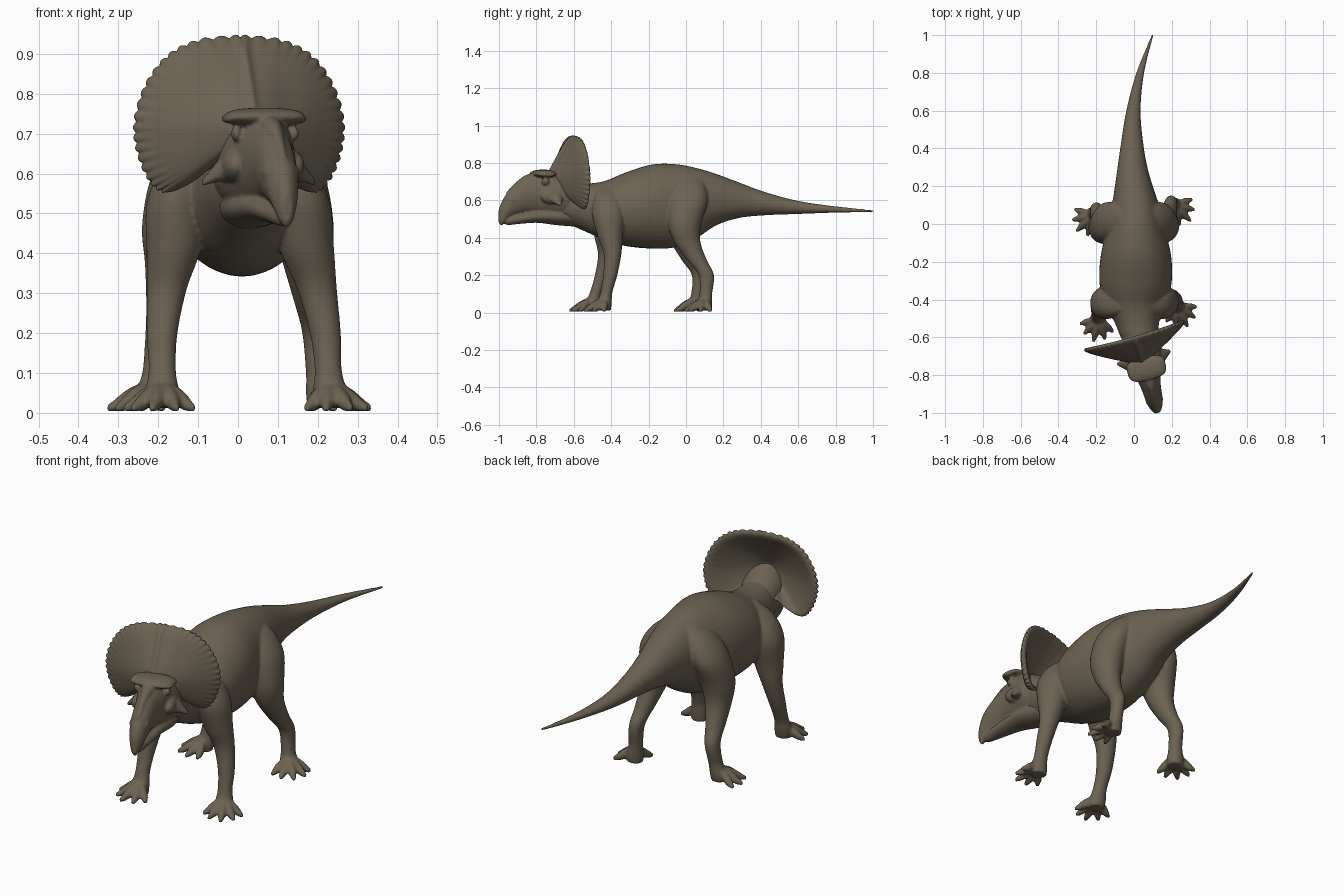
import bpy, bmesh
from math import sin, cos, pi, radians, exp
from mathutils import Vector, Matrix

if "Cube" in bpy.data.objects:
    bpy.data.objects.remove(bpy.data.objects["Cube"])

hide = bpy.data.materials.new("brown_hide")
hide.use_nodes = True
hide.diffuse_color = (0.15, 0.122, 0.084, 1)
hide.node_tree.nodes["Principled BSDF"].inputs["Base Color"].default_value = hide.diffuse_color

X, Y, Z = Vector((1, 0, 0)), Vector((0, 1, 0)), Vector((0, 0, 1))


def spline(points, steps):
    """Smooth curve through tuples of any length."""
    out = []
    last = len(points) - 1
    for i in range(last):
        a, b, c, d = (points[max(0, min(last, i + k))] for k in (-1, 0, 1, 2))
        for s in range(steps):
            t = s / steps
            out.append([q + 0.5 * t * (r - p + t * (2*p - 5*q + 4*r - w + t * (3*(q - r) + w - p)))
                        for p, q, r, w in zip(a, b, c, d)])
    out.append(list(points[-1]))
    return out


def bridge(bm, rings):
    """Skin a list of vertex rings and cap both ends."""
    n = len(rings[0])
    for a, b in zip(rings, rings[1:]):
        for i in range(n):
            j = (i + 1) % n
            bm.faces.new((a[i], a[j], b[j], b[i]))
    bm.faces.new(rings[0])
    bm.faces.new(rings[-1])


def loft(bm, stations, u, v, steps=5, n=24):
    """Elliptical tube; station = x, y, z, radius along u, radius along v."""
    rings = []
    for x, y, z, ru, rv in spline(stations, steps):
        c = Vector((x, y, z))
        rings.append([bm.verts.new(c + u * max(ru, .003) * cos(2*pi*i/n) + v * max(rv, .003) * sin(2*pi*i/n))
                      for i in range(n)])
    bridge(bm, rings)


def ellipsoid(bm, centre, size, turn=0):
    m = Matrix.Translation(centre) @ Matrix.Rotation(turn, 4, 'Z') @ Matrix.Diagonal((*size, 1))
    bmesh.ops.create_uvsphere(bm, u_segments=20, v_segments=12, radius=1, matrix=m)


def finish(name, bm, voxel=0, relax=0):
    bmesh.ops.recalc_face_normals(bm, faces=bm.faces)
    for f in bm.faces:
        f.smooth = True
    me = bpy.data.meshes.new(name)
    bm.to_mesh(me)
    bm.free()
    me.materials.append(hide)
    ob = bpy.data.objects.new(name, me)
    bpy.context.collection.objects.link(ob)
    if voxel:
        r = ob.modifiers.new("fuse", 'REMESH')
        r.mode, r.voxel_size, r.use_smooth_shade = 'VOXEL', voxel, True
        s = ob.modifiers.new("relax", 'SMOOTH')
        s.factor, s.iterations = 0.5, relax
    return ob


# Torso, neck and tail: x centre, y, top, bottom, half width
trunk = [(.05, -.69, .68, .5, .075), (.03, -.6, .69, .46, .1), (.015, -.52, .69, .425, .118),
         (.005, -.43, .705, .385, .155), (.008, -.32, .75, .355, .19), (.01, -.18, .792, .342, .188),
         (.01, -.05, .793, .35, .16), (.01, .06, .772, .4, .135), (.003, .16, .742, .465, .11),
         (-.007, .28, .697, .505, .083), (-.01, .42, .645, .52, .06), (-.003, .6, .597, .527, .038),
         (.033, .8, .568, .534, .021), (.1, 1.005, .548, .536, .005)]
body = bmesh.new()
loft(body, [(x, y, (t + b) / 2, w, (t - b) / 2) for x, y, t, b, w in trunk], X, Z, n=40)

# Legs, given for the left side; the foot can be shifted for the stride
fore = [(.06, -.41, .68, .03, .05), (.12, -.415, .62, .062, .075), (.155, -.415, .53, .075, .088),
        (.173, -.405, .41, .068, .068), (.198, -.393, .31, .05, .047), (.219, -.405, .2, .039, .038),
        (.226, -.425, .11, .034, .032), (.23, -.435, .055, .042, .038), (.23, -.435, .012, .038, .034)]
hind = [(.05, .03, .74, .03, .05), (.1, .02, .68, .06, .085), (.143, .01, .59, .075, .105),
        (.163, -.008, .47, .077, .088), (.172, .008, .375, .06, .07), (.184, .058, .28, .044, .054),
        (.195, .108, .2, .034, .042), (.203, .106, .1, .033, .034), (.212, .1, .05, .042, .04),
        (.212, .1, .012, .038, .036)]


def leg(stations, side, dx, dy, heading):
    pts = []
    for x, y, z, rx, ry in stations:
        k = max(0, 1 - z / .55)
        pts.append((side * (x + dx * k), y + dy * k, z, rx, ry))
    loft(body, pts, X, Y)
    # Splayed toes ending in claws
    foot = Vector(pts[-1][:3])
    for i in range(5):
        a = radians(heading + (i - 2) * 31) * side
        d = Vector((sin(a), -cos(a), 0))
        reach = .124 - .01 * abs(i - 2)
        loft(body, [(*(foot + d * reach * f + Z * h), w, e) for f, h, w, e in
                    ((.1, .04, .02, .03), (.45, .028, .018, .026), (.66, .016, .019, .022),
                     (.82, .007, .014, .016), (1, -.001, .008, .009))],
             Vector((-d.y, d.x, 0)), Z, steps=3, n=12)


leg(fore, 1, 0, 0, 26)
leg(fore, -1, -.045, -.07, 14)
leg(hind, 1, 0, 0, 46)
leg(hind, -1, .005, -.055, 46)
finish("body_with_legs", body, .0065, 4)


def pose(degrees):
    return Matrix.Translation((.025, -.6, 0)) @ Matrix.Rotation(radians(degrees), 4, 'Z')


# Head, built facing straight ahead: y, top, bottom, half width
skull = [(.03, .68, .5, .085), (-.08, .735, .5, .1), (-.17, .755, .515, .078), (-.25, .728, .53, .056),
         (-.32, .68, .52, .047), (-.37, .633, .495, .038), (-.398, .59, .465, .025), (-.413, .55, .48, .012)]
jaw = [(0, .57, .46, .075), (-.1, .56, .468, .078), (-.2, .55, .48, .06), (-.3, .53, .474, .042),
       (-.36, .515, .468, .026), (-.385, .5, .475, .012)]
head = bmesh.new()
for part in (skull, jaw):
    loft(head, [(0, y, (t + b) / 2, w, (t - b) / 2) for y, t, b, w in part], X, Z, n=32)
# Nose ridge running down to the beak
loft(head, [(0, -.14, .735, .04, .02), (0, -.25, .715, .026, .025), (0, -.31, .682, .016, .022),
            (0, -.37, .63, .011, .016)], X, Z)
# Brow shelf across both eyes
brow = [(.104, -.165, .735, .03, .008), (.085, -.17, .741, .05, .016), (.04, -.17, .742, .062, .022)]
loft(head, brow + [(-x, y, z, a, b) for x, y, z, a, b in brow[::-1]], Y, Z)
for s in (1, -1):
    # Eye, cheek, cheek spike and nostril rim
    ellipsoid(head, (s * .075, -.175, .7), (.012, .022, .018))
    ellipsoid(head, (s * .066, -.12, .62), (.036, .085, .045), s * .2)
    loft(head, [(s * .06, -.12, .63, .055, .045), (s * .1, -.12, .61, .036, .03),
                (s * .128, -.115, .59, .018, .016), (s * .147, -.11, .575, .007, .008)], Y, Z)
    ellipsoid(head, (s * .036, -.335, .6), (.011, .028, .02))
finish("head", head, .0055, 4).matrix_world = pose(14)

# Frill: a scalloped shield coned forward onto the skull
outline = [(0, .945), (.11, .933), (.19, .893), (.245, .82), (.272, .73), (.264, .65), (.232, .58),
           (.19, .553), (.13, .575), (.08, .61), (0, .63)]
hub = Vector((0, .72))
fine = 18
half = []
for i, p in enumerate(spline(outline, fine)):
    bump = abs(sin(i / fine * 3 * pi)) * .008 - .004 if i < 7 * fine else 0
    half.append((Vector(p), bump))
rim = half + [(Vector((-p.x, p.y)), bump) for p, bump in half[-2:0:-1]]
frill = bmesh.new()
layers = []
front = [.06, .15, .25, .35, .45, .55, .65, .75, .84, .91, .96, .99, 1]
for t, back in [(t, 0) for t in front] + [(t, 1) for t in front[::-1][1:]]:
    ring = []
    for p, bump in rim:
        # Scallops fade away from the edge
        q = hub + (p - hub) * t + (p - hub).normalized() * bump * t ** 14
        y = -.13 * (1 - t ** 1.15) + .15 * q.x ** 2
        edge = min(1, (1 - t) / .1) ** .5
        if back:
            y += .004 + .022 * edge
        else:
            crest = exp(-(q.x / .014) ** 2) if q.y > hub.y else 0
            hollow = exp(-((abs(q.x) - .1) / .05) ** 2 - ((q.y - .81) / .06) ** 2)
            y += -.01 * edge - .01 * crest * edge + .008 * hollow
        ring.append(frill.verts.new((q.x - .02, y, q.y)))
    layers.append(ring)
bridge(frill, layers)
finish("neck_frill", frill).matrix_world = pose(16)
